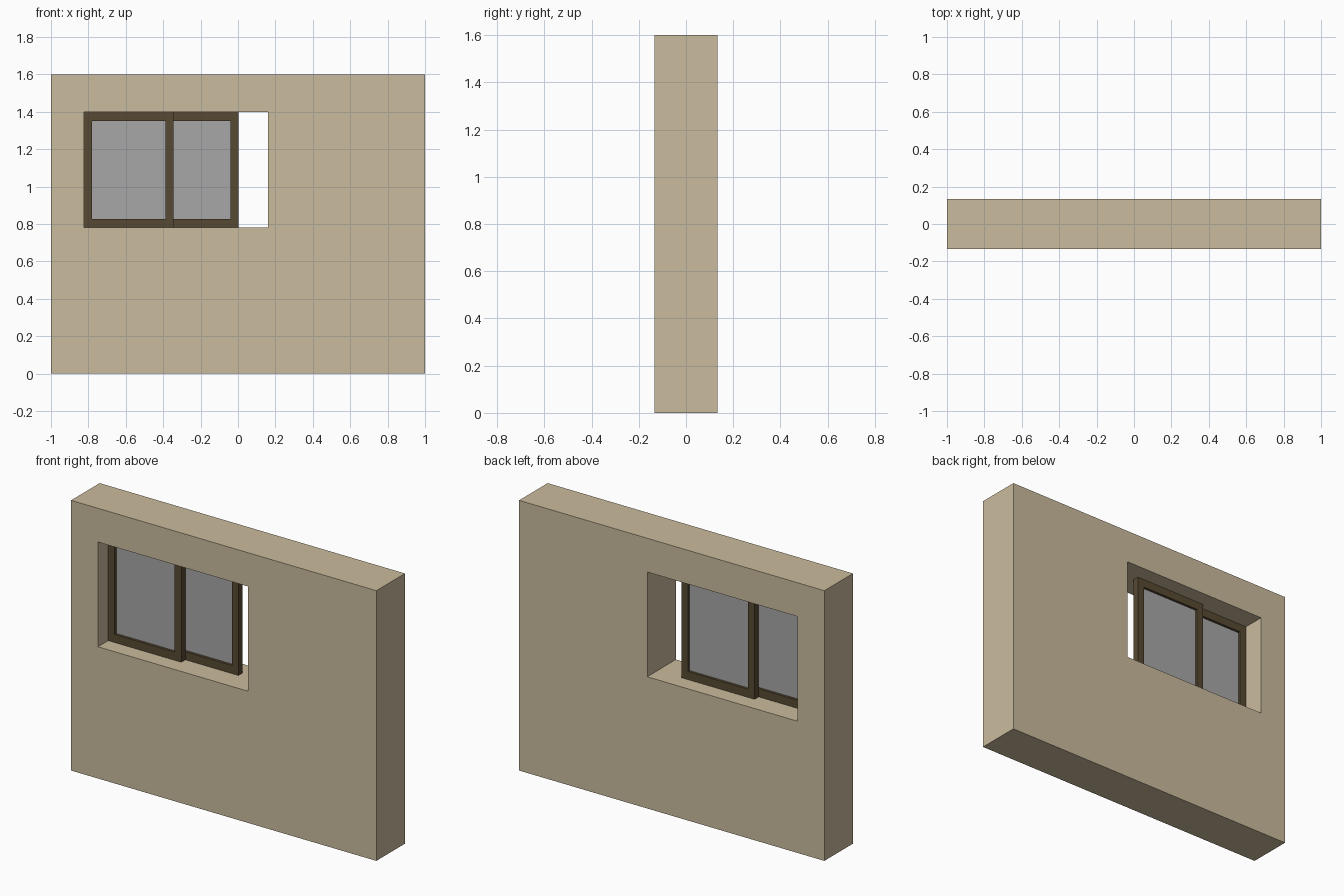
import bpy, bmesh

if "Cube" in bpy.data.objects:
    bpy.data.objects.remove(bpy.data.objects["Cube"])


def material(name, rgb):
    m = bpy.data.materials.new(name)
    m.diffuse_color = (*rgb, 1)
    m.use_nodes = True
    m.node_tree.nodes["Principled BSDF"].inputs["Base Color"].default_value = m.diffuse_color
    return m


WALL = material("sand plaster", (0.59, 0.497, 0.337))
FRAME = material("dark brown frame", (0.095, 0.067, 0.032))
GLASS = material("grey glass", (0.386, 0.386, 0.386))


def finish(name, bm, mat):
    bmesh.ops.recalc_face_normals(bm, faces=bm.faces)
    mesh = bpy.data.meshes.new(name)
    bm.to_mesh(mesh)
    bm.free()
    mesh.materials.append(mat)
    obj = bpy.data.objects.new(name, mesh)
    bpy.context.collection.objects.link(obj)
    return obj


def loop(bm, rect, y):
    x0, x1, z0, z1 = rect
    return [bm.verts.new((x, y, z)) for x, z in ((x0, z0), (x1, z0), (x1, z1), (x0, z1))]


def panel(name, outer, y0, y1, mat, hole=None):
    """Upright slab between y0 and y1, with an optional rectangular hole."""
    bm = bmesh.new()
    front, back = loop(bm, outer, y0), loop(bm, outer, y1)
    if hole:
        hole_front, hole_back = loop(bm, hole, y0), loop(bm, hole, y1)
        strips = [(front, back), (front, hole_front), (back, hole_back), (hole_front, hole_back)]
    else:
        bm.faces.new(front)
        bm.faces.new(back)
        strips = [(front, back)]
    for a, b in strips:
        for i in range(4):
            j = (i + 1) % 4
            bm.faces.new((a[i], a[j], b[j], b[i]))
    return finish(name, bm, mat)


# Wall with the window opening
LEFT, RIGHT, SILL, HEAD = -0.824, 0.16, 0.78, 1.40
panel("wall", (-1, 1, 0, 1.6), -0.1335, 0.1335, WALL, (LEFT, RIGHT, SILL, HEAD))

# Two sliding sashes on neighbouring tracks, the rear one part open
WIDTH, STILE, RAIL, DEPTH = 0.479, 0.043, 0.048, 0.038
for label, x, y in (("front", LEFT, -DEPTH), ("rear", 0.003 - WIDTH, 0.0)):
    inner = (x + STILE, x + WIDTH - STILE, SILL + RAIL, HEAD - RAIL)
    panel(label + "_sash_frame", (x, x + WIDTH, SILL, HEAD), y, y + DEPTH, FRAME, inner)
    mid = y + DEPTH / 2
    panel(label + "_sash_glass", inner, mid - 0.004, mid + 0.004, GLASS)
